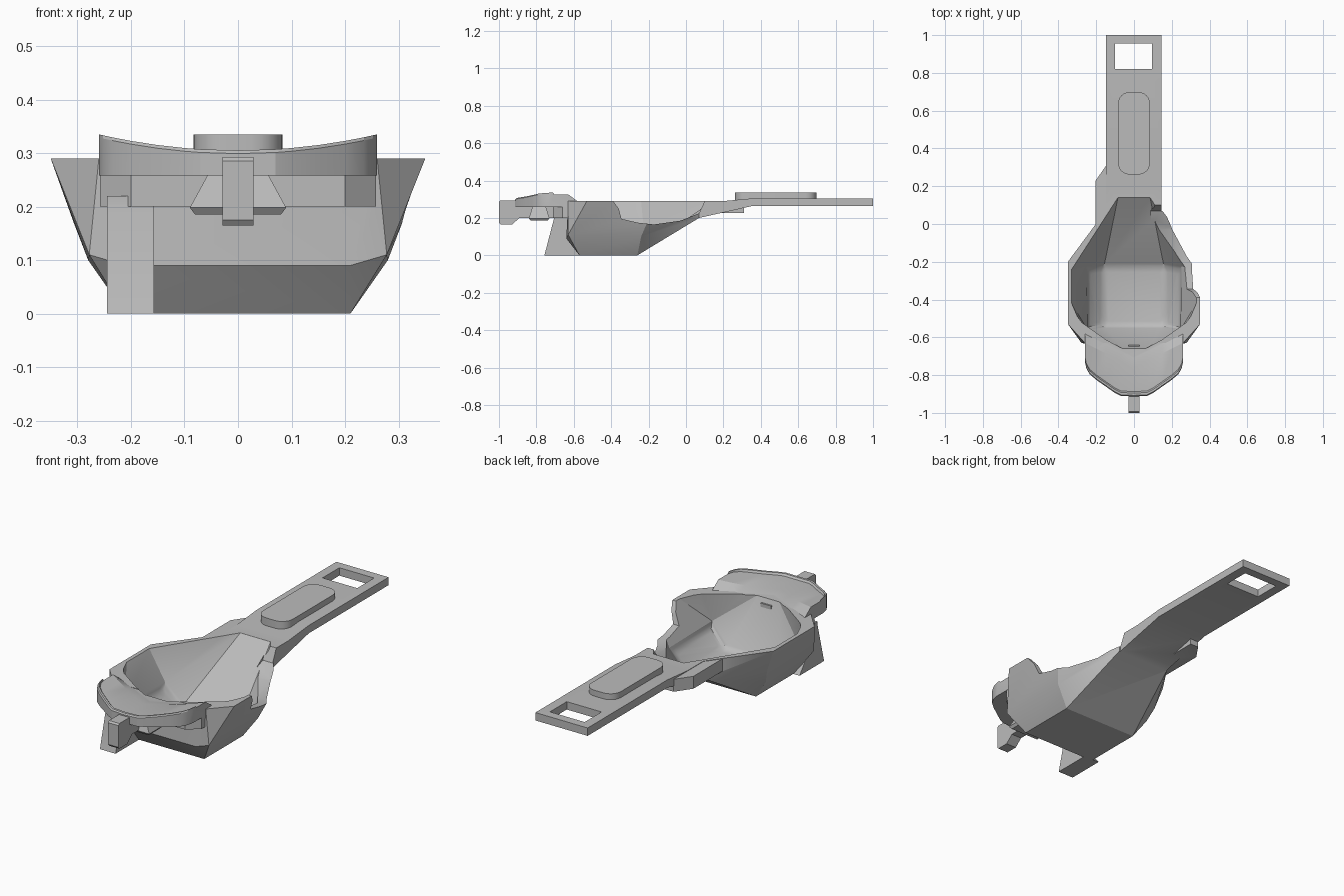
import bpy, bmesh, math
from mathutils import Vector

if "Cube" in bpy.data.objects:
    bpy.data.objects.remove(bpy.data.objects["Cube"])

grey = bpy.data.materials.new("plain grey")
grey.use_nodes = True
grey.diffuse_color = (0.5, 0.5, 0.5, 1)
grey.node_tree.nodes["Principled BSDF"].inputs["Base Color"].default_value = (0.5, 0.5, 0.5, 1)


def finish(name, bm):
    bmesh.ops.recalc_face_normals(bm, faces=bm.faces)
    mesh = bpy.data.meshes.new(name)
    bm.to_mesh(mesh)
    bm.free()
    mesh.materials.append(grey)
    obj = bpy.data.objects.new(name, mesh)
    bpy.context.collection.objects.link(obj)
    return obj


def prism(name, outline, axis, low, high):
    """Extrude an outline along x or z."""
    bm = bmesh.new()
    place = (lambda p: (low, p[0], p[1])) if axis == "x" else (lambda p: (p[0], p[1], low))
    face = bm.faces.new([bm.verts.new(place(p)) for p in outline])
    new = bmesh.ops.extrude_face_region(bm, geom=[face])["geom"]
    move = Vector((high - low, 0, 0)) if axis == "x" else Vector((0, 0, high - low))
    bmesh.ops.translate(bm, verts=[v for v in new if isinstance(v, bmesh.types.BMVert)], vec=move)
    return finish(name, bm)


def hull(name, half, round_by=0):
    """Faceted solid wrapped around points mirrored across x."""
    bm = bmesh.new()
    for x, y, z in half:
        for s in (-1, 1):
            bm.verts.new((s * x, y, z))
    bmesh.ops.convex_hull(bm, input=bm.verts)
    bmesh.ops.delete(bm, geom=[v for v in bm.verts if not v.link_faces], context="VERTS")
    bmesh.ops.dissolve_limit(bm, angle_limit=math.radians(2), verts=bm.verts, edges=bm.edges)
    if round_by:
        soft = [e for e in bm.edges if max(v.co.z for v in e.verts) < 0.28]
        bmesh.ops.bevel(bm, geom=soft, offset=round_by, segments=3, profile=0.5,
                        affect="EDGES", clamp_overlap=True)
    return finish(name, bm)


def combine(target, other, operation):
    mod = target.modifiers.new(operation.lower(), "BOOLEAN")
    mod.operation, mod.object, mod.solver = operation, other, "EXACT"
    bpy.context.view_layer.objects.active = target
    bpy.ops.object.modifier_apply(modifier=mod.name)
    bpy.data.objects.remove(other)


def mirrored(half):
    return half + [(-x, y) for x, y in reversed(half)]


# Faceted outer bowl with a sloping back
bowl = hull("bowl_body", [
    (0.21, -0.57, 0), (0.21, -0.26, 0), (0.21, -0.64, 0.09), (0.278, -0.63, 0.11),
    (0.28, -0.24, 0.1), (0.307, -0.21, 0.17), (0.35, -0.53, 0.29), (0.35, -0.2, 0.29),
    (0.26, -0.63, 0.29), (0.2, 0, 0.29), (0.15, 0, 0.165), (0.15, 0.07, 0.2), (0.15, 0.07, 0.29)])

# Handle and neck
handle = prism("handle", [(-0.2, 0.04), (0.07, 0.2), (0.36, 0.265), (1, 0.265), (1, 0.305),
                          (0.36, 0.305), (0.2, 0.29), (-0.2, 0.29)], "x", -0.148, 0.145)
combine(handle, prism("hole", [(-0.1, 0.82), (0.095, 0.82), (0.095, 0.955), (-0.1, 0.955)],
                      "z", 0.2, 0.4), "DIFFERENCE")
combine(bowl, handle, "UNION")
combine(bowl, prism("neck_flare", [(-0.1, -0.05), (-0.203, -0.05), (-0.203, 0.23),
                                   (-0.147, 0.31), (-0.1, 0.31)], "z", 0.225, 0.288), "UNION")

# Front ledge under the plate
combine(bowl, prism("front_ledge", mirrored([(0.2, -0.71), (0.258, -0.66), (0.258, -0.5)]),
                    "z", 0.2, 0.288), "UNION")

# Curved front plate with a raised lip, lofted across x
edge = [(0, -0.913), (0.07, -0.91), (0.1, -0.895), (0.15, -0.86), (0.2, -0.825),
        (0.235, -0.795), (0.252, -0.765), (0.26, -0.73)]
bm = bmesh.new()
rows = []
for x, front in [(-x, y) for x, y in reversed(edge[1:])] + edge:
    top = 0.305 + 0.03 * (x / 0.26) ** 2
    back = -0.71 + 0.5 * abs(x)
    section = [(front, 0.258), (front, top - 0.006), (front + 0.006, top), (front + 0.018, top),
               (front + 0.026, top - 0.009), (back - 0.05, top - 0.009),
               (back, 0.289), (back + 0.03, 0.285), (back + 0.03, 0.258)]
    rows.append([bm.verts.new((x, y, z)) for y, z in section])
for a, b in zip(rows, rows[1:]):
    for i in range(len(a)):
        j = (i + 1) % len(a)
        bm.faces.new((a[i], a[j], b[j], b[i]))
bm.faces.new(rows[0])
bm.faces.new(rows[-1])
combine(bowl, finish("front_plate", bm), "UNION")

# Hollow interior
rim = [(0.06, -0.66), (0.3, -0.49), (0.33, -0.42), (0.33, -0.24), (0.085, 0.14)]
cavity = hull("cavity", [(x, y, z) for x, y in rim for z in (0.29, 0.42)] + [
    (0.16, -0.54, 0.03), (0.16, -0.23, 0.03), (0.25, -0.56, 0.12),
    (0.25, -0.24, 0.11), (0.1, -0.01, 0.2)], 0.025)
combine(bowl, cavity, "DIFFERENCE")

# Lowered pouring side
combine(bowl, prism("spout_cut", [(-0.39, 0.42), (-0.39, 0.29), (-0.36, 0.25), (-0.345, 0.195),
                                  (-0.26, 0.175), (-0.17, 0.165), (-0.03, 0.185), (0.07, 0.225),
                                  (0.1, 0.29), (0.1, 0.42)], "x", 0.09, 0.5), "DIFFERENCE")

# Rounded thumb pad
corners = [(0.025, 0.64, 0), (-0.025, 0.64, 90), (-0.025, 0.32, 180), (0.025, 0.32, 270)]
pad_outline = [(cx + 0.058 * math.cos(math.radians(start + a)),
                cy + 0.058 * math.sin(math.radians(start + a)))
               for cx, cy, start in corners for a in range(0, 91, 15)]
pad = prism("thumb_pad", pad_outline, "z", 0.285, 0.335)

# Support leg, front clip and its wedge
leg = prism("support_leg", [(-0.757, 0), (-0.705, 0.2), (-0.705, 0.22), (-0.63, 0.22),
                            (-0.63, 0.09), (-0.56, 0)], "x", -0.245, -0.157)
clip = prism("front_clip", [(-1, 0.175), (-0.992, 0.165), (-0.93, 0.165), (-0.89, 0.2),
                            (-0.64, 0.2), (-0.64, 0.265), (-0.905, 0.265), (-0.905, 0.293),
                            (-0.992, 0.293), (-1, 0.285)], "x", -0.029, 0.029)
wedge = hull("clip_wedge", [(0.08, -0.83, 0.185), (0.08, -0.74, 0.185), (0.09, -0.84, 0.198),
                            (0.09, -0.73, 0.198), (0.055, -0.82, 0.262), (0.055, -0.75, 0.262)])

# Soft shading with crisp creases
for obj in (bowl, pad, leg, clip, wedge):
    bpy.ops.object.select_all(action="DESELECT")
    obj.select_set(True)
    bpy.context.view_layer.objects.active = obj
    bpy.ops.object.shade_smooth_by_angle(angle=math.radians(22))
